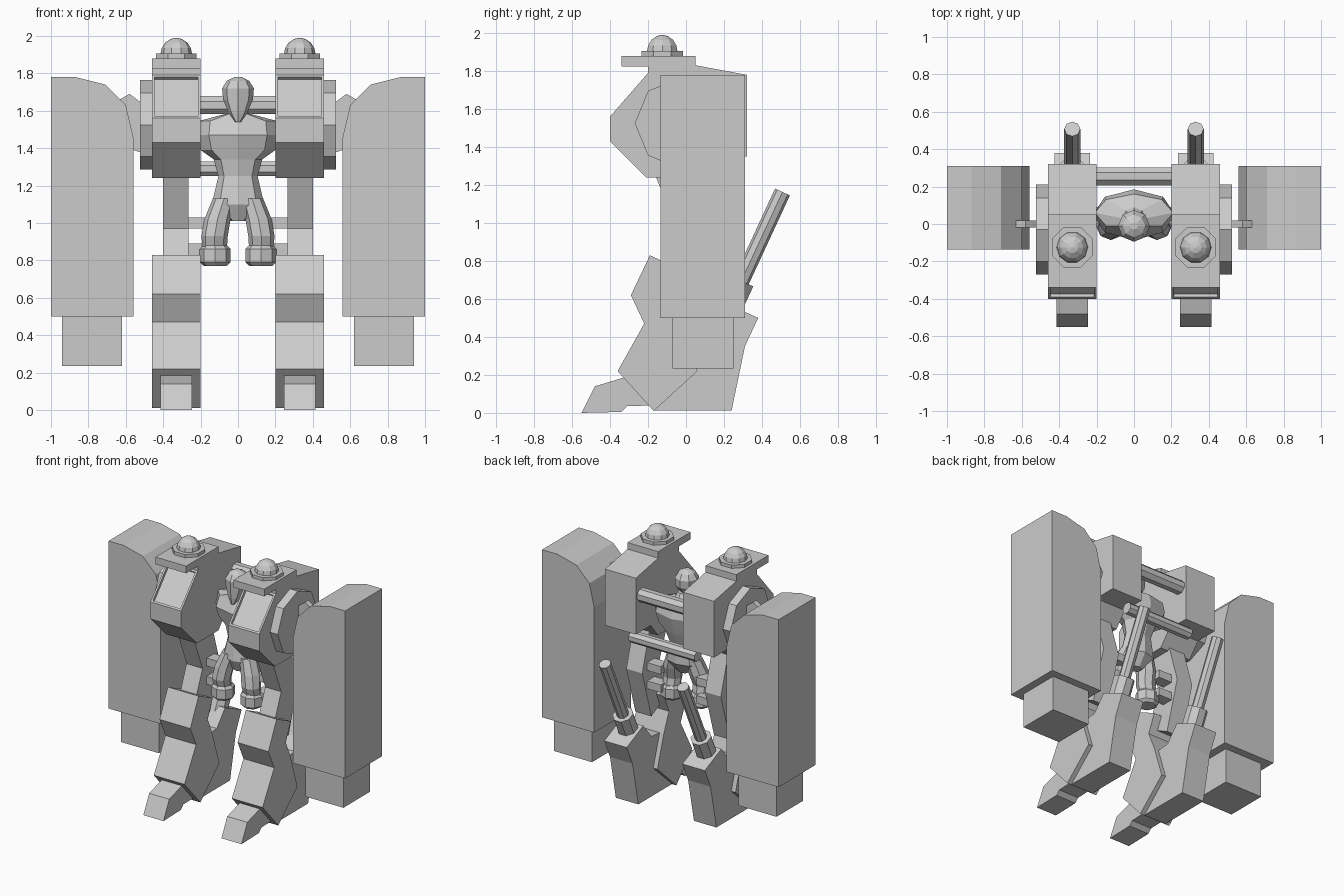
import bpy, bmesh, math
from mathutils import Vector

if "Cube" in bpy.data.objects:
    bpy.data.objects.remove(bpy.data.objects["Cube"])

grey = bpy.data.materials.new("plain_grey")
grey.diffuse_color = (0.6, 0.6, 0.6, 1)
grey.use_nodes = True
grey.node_tree.nodes["Principled BSDF"].inputs["Base Color"].default_value = grey.diffuse_color


def finish(name, bm):
    bmesh.ops.recalc_face_normals(bm, faces=bm.faces[:])
    me = bpy.data.meshes.new(name)
    bm.to_mesh(me)
    bm.free()
    me.materials.append(grey)
    ob = bpy.data.objects.new(name, me)
    bpy.context.collection.objects.link(ob)
    return ob


def skin(bm, rings):
    """Bridge equal-length rings of points and cap both ends."""
    vs = [[bm.verts.new(p) for p in r] for r in rings]
    n = len(vs[0])
    for a, b in zip(vs, vs[1:]):
        for i in range(n):
            j = (i + 1) % n
            bm.faces.new((a[i], a[j], b[j], b[i]))
    bm.faces.new(vs[0][::-1])
    bm.faces.new(vs[-1])


def side_prism(name, profile, x0, x1):
    """Extrude a (y, z) profile along x."""
    bm = bmesh.new()
    skin(bm, [[(x, y, z) for y, z in profile] for x in (x0, x1)])
    return finish(name, bm)


def front_prism(name, profile, y0, y1, s):
    """Extrude an (x, z) profile along y."""
    bm = bmesh.new()
    skin(bm, [[(s * x, y, z) for x, z in profile] for y in (y0, y1)])
    return finish(name, bm)


def box(name, x, y, z, s=1):
    return side_prism(name, [(y[0], z[0]), (y[1], z[0]), (y[1], z[1]), (y[0], z[1])],
                      s * x[0], s * x[1])


def tube(name, a, b, r, n=8, turn=0.0):
    """Straight n-sided rod between two points."""
    a, b = Vector(a), Vector(b)
    q = (b - a).to_track_quat('Z', 'Y')
    ring = [q @ Vector((r * math.cos(turn + 2 * math.pi * i / n),
                        r * math.sin(turn + 2 * math.pi * i / n), 0)) for i in range(n)]
    bm = bmesh.new()
    skin(bm, [[a + v for v in ring], [b + v for v in ring]])
    return finish(name, bm)


def loft(name, rings, n=8):
    """Body form from (z, x centre, half width, y centre, half depth) rings."""
    bm = bmesh.new()
    skin(bm, [[(cx + w * math.cos(2 * math.pi * i / n),
                cy + d * math.sin(2 * math.pi * i / n), z) for i in range(n)]
              for z, cx, w, cy, d in rings])
    return finish(name, bm)


POD = [(-0.40, 1.43), (-0.40, 1.56), (-0.20, 1.79), (-0.20, 1.83), (0.05, 1.83),
       (0.32, 1.78), (0.32, 1.35), (0.14, 1.35), (0.05, 1.24), (-0.21, 1.24)]
ARM = [(1.0, 0.5), (1.0, 1.78), (0.87, 1.78), (0.71, 1.74), (0.60, 1.63),
       (0.56, 1.46), (0.56, 0.5)]
JOINT = [(0.50, 1.63), (0.58, 1.69), (0.65, 1.65), (0.65, 1.42), (0.56, 1.39), (0.50, 1.37)]
THIGH = [(-0.165, 1.26), (0.04, 1.34), (0.15, 0.97), (0.04, 0.60), (-0.16, 0.70), (-0.05, 0.97)]
SHIN = [(-0.19, 0.83), (-0.29, 0.62), (-0.22, 0.47), (-0.36, 0.22), (-0.17, 0.01),
        (0.06, 0.22), (-0.02, 0.47), (-0.08, 0.61), (-0.02, 0.75)]
CALF = [(-0.17, 0.012), (0.24, 0.012), (0.31, 0.35), (0.38, 0.50), (0.18, 0.59),
        (0.08, 0.47), (-0.15, 0.45), (-0.28, 0.20)]
TOE = [(-0.55, 0.0), (-0.48, 0.14), (-0.33, 0.185), (-0.20, 0.19), (-0.17, 0.04),
       (-0.31, 0.035), (-0.34, 0.005)]

for s, side in ((-1, "left"), (1, "right")):
    # shoulder pod with a recessed sloped panel
    pod = side_prism("shoulder_pod_" + side, POD, s * 0.20, s * 0.46)
    bm = bmesh.new()
    bm.from_mesh(pod.data)
    panel = [f for f in bm.faces if f.normal.y < -0.5 and f.normal.z > 0.3]
    bmesh.ops.inset_region(bm, faces=panel, thickness=0.02)
    bmesh.ops.inset_region(bm, faces=panel, thickness=0.0005, depth=-0.02)
    bm.to_mesh(pod.data)
    bm.free()

    # top plate, turret ring and dome
    box("top_plate_" + side, (0.20, 0.46), (-0.34, 0.05), (1.825, 1.88), s)
    tube("turret_ring_" + side, (s * 0.33, -0.125, 1.875), (s * 0.33, -0.125, 1.905),
         0.118, 8, math.pi / 8)
    loft("turret_dome_" + side,
         [(1.90 + 0.09 * math.sin(a), s * 0.33, 0.085 * math.cos(a), -0.125, 0.085 * math.cos(a))
          for a in (0, 0.4, 0.8, 1.2, 1.52)], 10)

    # shoulder disc, joint, arm slab and lower arm block
    tube("shoulder_disc_" + side, (s * 0.45, -0.03, 1.525), (s * 0.525, -0.03, 1.525), 0.24)
    front_prism("shoulder_joint_" + side, JOINT, -0.02, 0.02, s)
    front_prism("arm_slab_" + side, ARM, -0.135, 0.31, s)
    box("lower_arm_" + side, (0.62, 0.94), (-0.07, 0.25), (0.235, 0.51), s)

    # leg
    side_prism("thigh_" + side, THIGH, s * 0.265, s * 0.40)
    side_prism("shin_armour_" + side, SHIN, s * 0.20, s * 0.46)
    side_prism("calf_" + side, CALF, s * 0.235, s * 0.425)
    side_prism("toe_" + side, TOE, s * 0.245, s * 0.415)
    for z in (0.83, 0.97):
        box("leg_peg_" + side, (0.15, 0.28), (0.0, 0.09), (z, z + 0.06), s)

    # rear barrel and its collar
    end, d = Vector((s * 0.33, 0.508, 1.163)), Vector((0, -0.42, -0.907))
    tube("barrel_" + side, end, end + d * 0.75, 0.043)
    tube("barrel_collar_" + side, end + d * 0.516, end + d * 0.74, 0.075, 8, math.pi / 8)

    # pilot leg and foot
    loft("pilot_leg_" + side,
         [(1.13, s * 0.075, 0.06, 0.02, 0.07), (1.02, s * 0.11, 0.07, 0.0, 0.075),
          (0.93, s * 0.125, 0.07, -0.02, 0.065), (0.85, s * 0.125, 0.065, 0.0, 0.06)])
    loft("pilot_foot_" + side,
         [(0.88, s * 0.122, 0.065, -0.005, 0.065), (0.86, s * 0.122, 0.083, -0.005, 0.08),
          (0.79, s * 0.122, 0.083, -0.005, 0.08), (0.77, s * 0.122, 0.06, -0.005, 0.06)])

# bars joining the shoulder pods
tube("upper_crossbar", (-0.22, 0.255, 1.63), (0.22, 0.255, 1.63), 0.052, 8, math.pi / 8)
tube("lower_crossbar", (-0.28, 0.255, 1.29), (0.28, 0.255, 1.29), 0.043, 8, math.pi / 8)

# pilot torso and head
loft("pilot_torso",
     [(1.01, 0, 0.04, 0.02, 0.04), (1.10, 0, 0.14, 0.03, 0.09), (1.25, 0, 0.105, 0.04, 0.075),
      (1.34, 0, 0.13, 0.05, 0.10), (1.39, 0, 0.20, 0.05, 0.11), (1.47, 0, 0.22, 0.05, 0.135),
      (1.545, 0, 0.21, 0.06, 0.10), (1.585, 0, 0.06, 0.03, 0.06), (1.62, 0, 0.045, 0.02, 0.05)])
loft("pilot_head",
     [(1.54, 0, 0.015, -0.06, 0.015), (1.59, 0, 0.05, -0.03, 0.055), (1.66, 0, 0.08, -0.01, 0.08),
      (1.72, 0, 0.085, -0.01, 0.085), (1.76, 0, 0.06, -0.01, 0.06), (1.78, 0, 0.02, -0.01, 0.02)])
